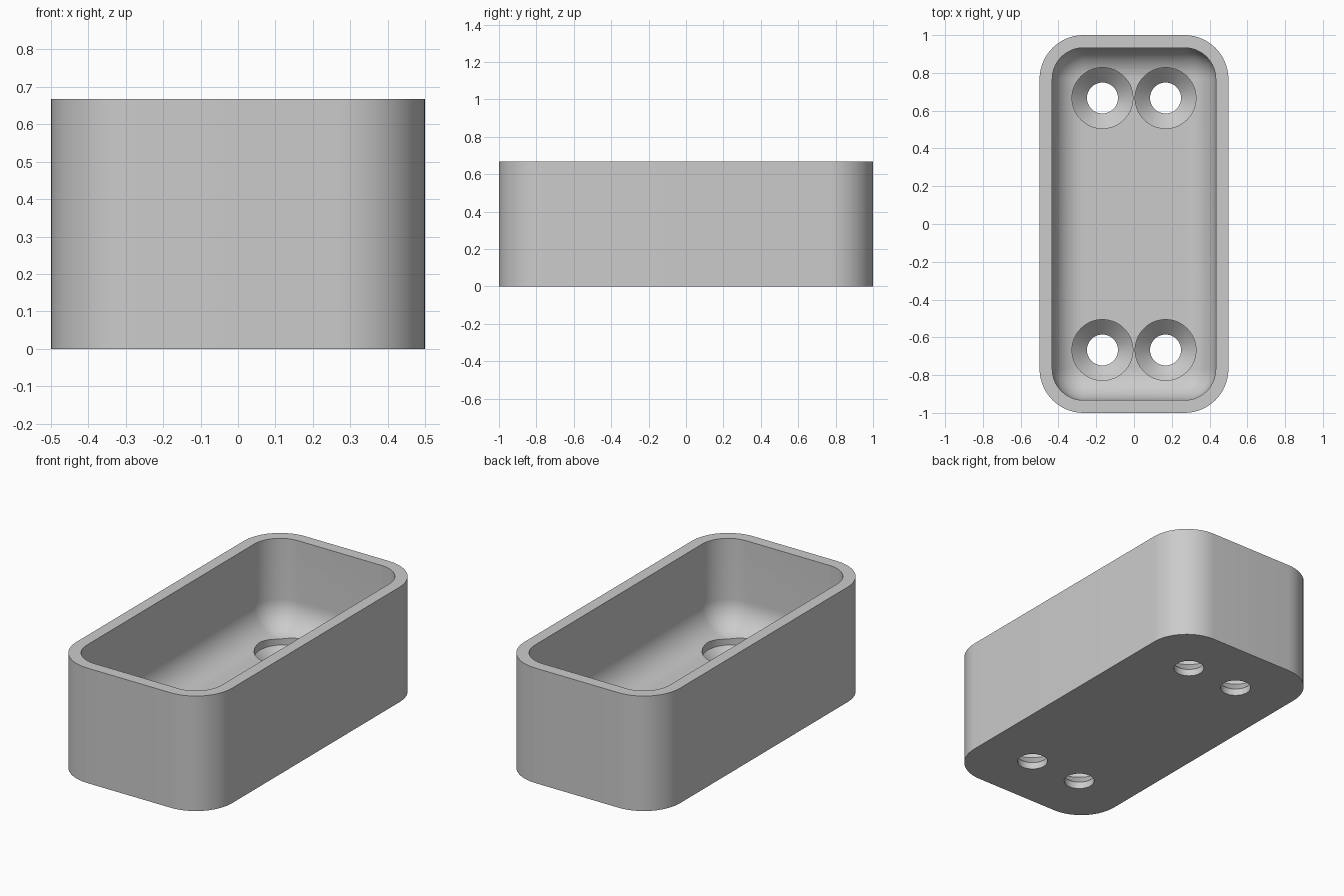
import bpy, bmesh
from math import sin, cos, pi, radians

cube = bpy.data.objects.get("Cube")
if cube:
    bpy.data.objects.remove(cube, do_unlink=True)

# Main sizes
HALF_X, HALF_Y, HEIGHT = 0.5, 1.0, 0.667
WALL, FLOOR = 0.067, 0.15
CORNER = 0.233
FILLET = CORNER - WALL
HOLE_X, HOLE_Y = 0.167, 0.667
STEPS = 14

grey = bpy.data.materials.new("light grey")
grey.use_nodes = True
colour = (0.6, 0.6, 0.6, 1)
grey.diffuse_color = colour
grey.node_tree.nodes["Principled BSDF"].inputs["Base Color"].default_value = colour


def rounded_ring(bm, inset, z):
    """Ring of vertices round a rounded rectangle."""
    r = max(CORNER - inset, 0)
    cx, cy = HALF_X - CORNER, HALF_Y - CORNER
    ring = []
    for k, (sx, sy) in enumerate([(1, 1), (-1, 1), (-1, -1), (1, -1)]):
        for i in range(STEPS + 1):
            a = (k + i / STEPS) * pi / 2
            ring.append(bm.verts.new((sx * cx + r * cos(a), sy * cy + r * sin(a), z)))
    return ring


def circle_ring(bm, x, y, r, z, n=64):
    return [bm.verts.new((x + r * cos(2 * pi * i / n), y + r * sin(2 * pi * i / n), z))
            for i in range(n)]


def loft(bm, rings):
    """Bridge consecutive rings and cap both ends."""
    for a, b in zip(rings, rings[1:]):
        n = len(a)
        for i in range(n):
            j = (i + 1) % n
            bm.faces.new((a[i], a[j], b[j], b[i]))
    bm.faces.new(rings[0][::-1])
    bm.faces.new(rings[-1])


def finish(bm, name):
    bmesh.ops.remove_doubles(bm, verts=bm.verts, dist=1e-5)
    bmesh.ops.recalc_face_normals(bm, faces=bm.faces)
    mesh = bpy.data.meshes.new(name)
    bm.to_mesh(mesh)
    bm.free()
    mesh.materials.append(grey)
    obj = bpy.data.objects.new(name, mesh)
    bpy.context.collection.objects.link(obj)
    return obj


# Open box with a filleted cavity floor
bm = bmesh.new()
rings = [rounded_ring(bm, 0, 0), rounded_ring(bm, 0, HEIGHT), rounded_ring(bm, WALL, HEIGHT)]
for i in range(STEPS + 1):
    a = i / STEPS * pi / 2
    rings.append(rounded_ring(bm, WALL + FILLET * (1 - cos(a)), FLOOR + FILLET * (1 - sin(a))))
loft(bm, rings)
box = finish(bm, "open_box")

# Countersunk screw holes
bm = bmesh.new()
profile = [(0.082, -0.1), (0.082, 0.04), (0.161, 0.117), (0.161, 0.4)]
for x in (-HOLE_X, HOLE_X):
    for y in (-HOLE_Y, HOLE_Y):
        loft(bm, [circle_ring(bm, x, y, r, z) for r, z in profile])
cutter = finish(bm, "screw_hole_cutter")
cutter.hide_render = True

cut = box.modifiers.new("screw_holes", 'BOOLEAN')
cut.operation = 'DIFFERENCE'
cut.solver = 'EXACT'
cut.object = cutter

bpy.ops.object.select_all(action='DESELECT')
box.select_set(True)
bpy.context.view_layer.objects.active = box
bpy.ops.object.modifier_apply(modifier=cut.name)
bpy.data.objects.remove(cutter, do_unlink=True)
bpy.ops.object.shade_smooth_by_angle(angle=radians(25))
